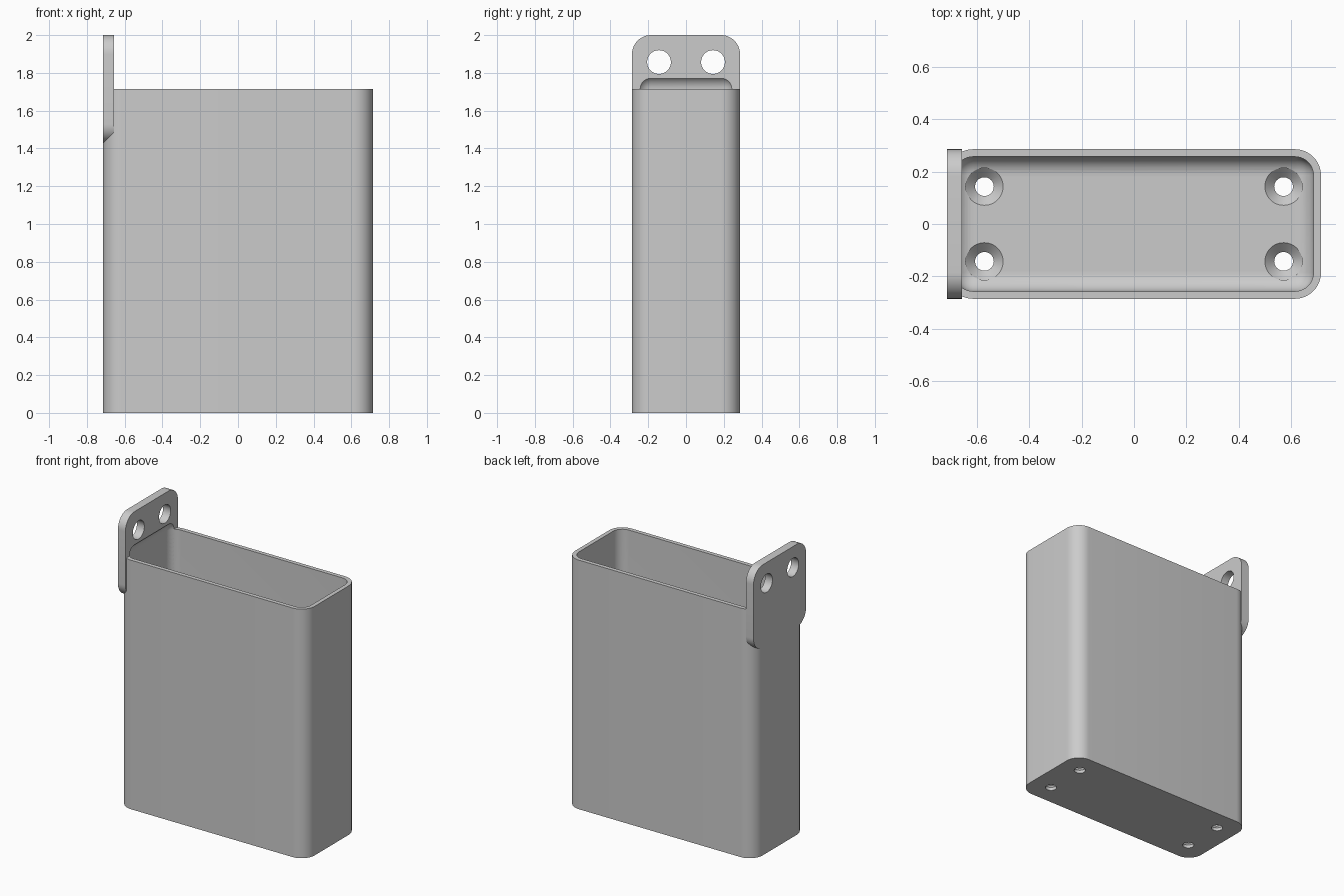
import bpy, bmesh
from math import sin, cos, pi, radians
from mathutils import Matrix, Vector

cube = bpy.data.objects.get("Cube")
if cube:
    bpy.data.objects.remove(cube, do_unlink=True)

U = 2 / 70            # one design millimetre; the holder is 70 mm tall
R = 3.5               # outer corner radius
WALL, PLATE = 1, 2    # wall thickness, plate and floor thickness

grey = bpy.data.materials.new("grey_plastic")
grey.use_nodes = True
colour = (0.6, 0.6, 0.6, 1)
grey.diffuse_color = colour
grey.node_tree.nodes["Principled BSDF"].inputs["Base Color"].default_value = colour


def finish(name, bm):
    bmesh.ops.scale(bm, vec=(U, U, U), verts=bm.verts)
    bmesh.ops.recalc_face_normals(bm, faces=bm.faces)
    mesh = bpy.data.meshes.new(name)
    bm.to_mesh(mesh)
    bm.free()
    mesh.materials.append(grey)
    obj = bpy.data.objects.new(name, mesh)
    bpy.context.collection.objects.link(obj)
    return obj


def rounded_slab(name, w, h, r, depth, place, steps=12):
    """Rounded rectangle in local xy, extruded along local z, then placed."""
    bm = bmesh.new()
    verts = []
    for i, (sx, sy) in enumerate([(1, 1), (-1, 1), (-1, -1), (1, -1)]):
        for k in range(steps + 1):
            a = (i + k / steps) * pi / 2
            verts.append(bm.verts.new((sx * (w / 2 - r) + r * cos(a),
                                       sy * (h / 2 - r) + r * sin(a), 0)))
    face = bm.faces.new(verts)
    out = bmesh.ops.extrude_face_region(bm, geom=[face])
    top = [g for g in out["geom"] if isinstance(g, bmesh.types.BMVert)]
    bmesh.ops.translate(bm, vec=(0, 0, depth), verts=top)
    bmesh.ops.transform(bm, matrix=place, verts=bm.verts)
    return finish(name, bm)


def rounded_block(name, size, r, centre):
    """Block with every edge filleted."""
    bm = bmesh.new()
    bmesh.ops.create_cube(bm, size=1)
    bmesh.ops.scale(bm, vec=size, verts=bm.verts)
    bmesh.ops.bevel(bm, geom=bm.edges[:], offset=r, offset_type='OFFSET',
                    segments=10, profile=0.5, affect='EDGES')
    bmesh.ops.translate(bm, vec=centre, verts=bm.verts)
    return finish(name, bm)


def turned(name, profile, place, sides=48):
    """Closed solid turned about local z from (radius, height) pairs."""
    bm = bmesh.new()
    rings = [[bm.verts.new((r * cos(2 * pi * k / sides), r * sin(2 * pi * k / sides), z))
              for k in range(sides)] for r, z in profile]
    for a, b in zip(rings, rings[1:]):
        for k in range(sides):
            n = (k + 1) % sides
            bm.faces.new((a[k], a[n], b[n], b[k]))
    bm.faces.new(rings[0])
    bm.faces.new(rings[-1])
    bmesh.ops.transform(bm, matrix=place, verts=bm.verts)
    return finish(name, bm)


def cut(obj, cutters):
    for c in cutters:
        c.hide_render = True
        mod = obj.modifiers.new(c.name, 'BOOLEAN')
        mod.operation, mod.solver, mod.object = 'DIFFERENCE', 'EXACT', c
    graph = bpy.context.evaluated_depsgraph_get()
    mesh = bpy.data.meshes.new_from_object(obj.evaluated_get(graph))
    obj.modifiers.clear()
    obj.data = mesh


# Solid bodies: upright bin and the mounting plate on its right side
side = Matrix(((0, 0, 1, -25), (1, 0, 0, 0), (0, 1, 0, 60), (0, 0, 0, 1)))
bin_body = rounded_slab("bin_body", 50, 20, R, 60, Matrix.Identity(4))
mount_plate = rounded_slab("mounting_plate", 20, 20, R, PLATE, side)

# Filleted cavity that runs up past the rim and scoops the plate
fillet = R - WALL
top = 60 + fillet
cavity = rounded_block("cavity_cutter", (50 - 2 * WALL, 20 - 2 * WALL, top - PLATE),
                       fillet, (0, 0, (top + PLATE) / 2))

# Countersunk screw holes in the floor
sink = [(1.25, -1), (1.25, PLATE - 1.25), (2.5, PLATE), (2.5, PLATE + 3)]
floor_holes = [turned("floor_hole_cutter", sink, Matrix.Translation((x, y, 0)))
               for x in (-20, 20) for y in (-5, 5)]

# Plain round holes through the plate
plate_holes = [turned("plate_hole_cutter", [(2.2, -1), (2.2, PLATE + 1)],
                      side @ Matrix.Translation((y, 5, 0))) for y in (-5, 5)]

cut(bin_body, [cavity] + floor_holes)
cut(mount_plate, [cavity] + plate_holes)
for c in [cavity] + floor_holes + plate_holes:
    bpy.data.objects.remove(c, do_unlink=True)

# Smooth the rounded corners, keep real edges crisp
bpy.ops.object.select_all(action='DESELECT')
for obj in (bin_body, mount_plate):
    obj.select_set(True)
    bpy.context.view_layer.objects.active = obj
bpy.ops.object.shade_smooth_by_angle(angle=radians(25))
